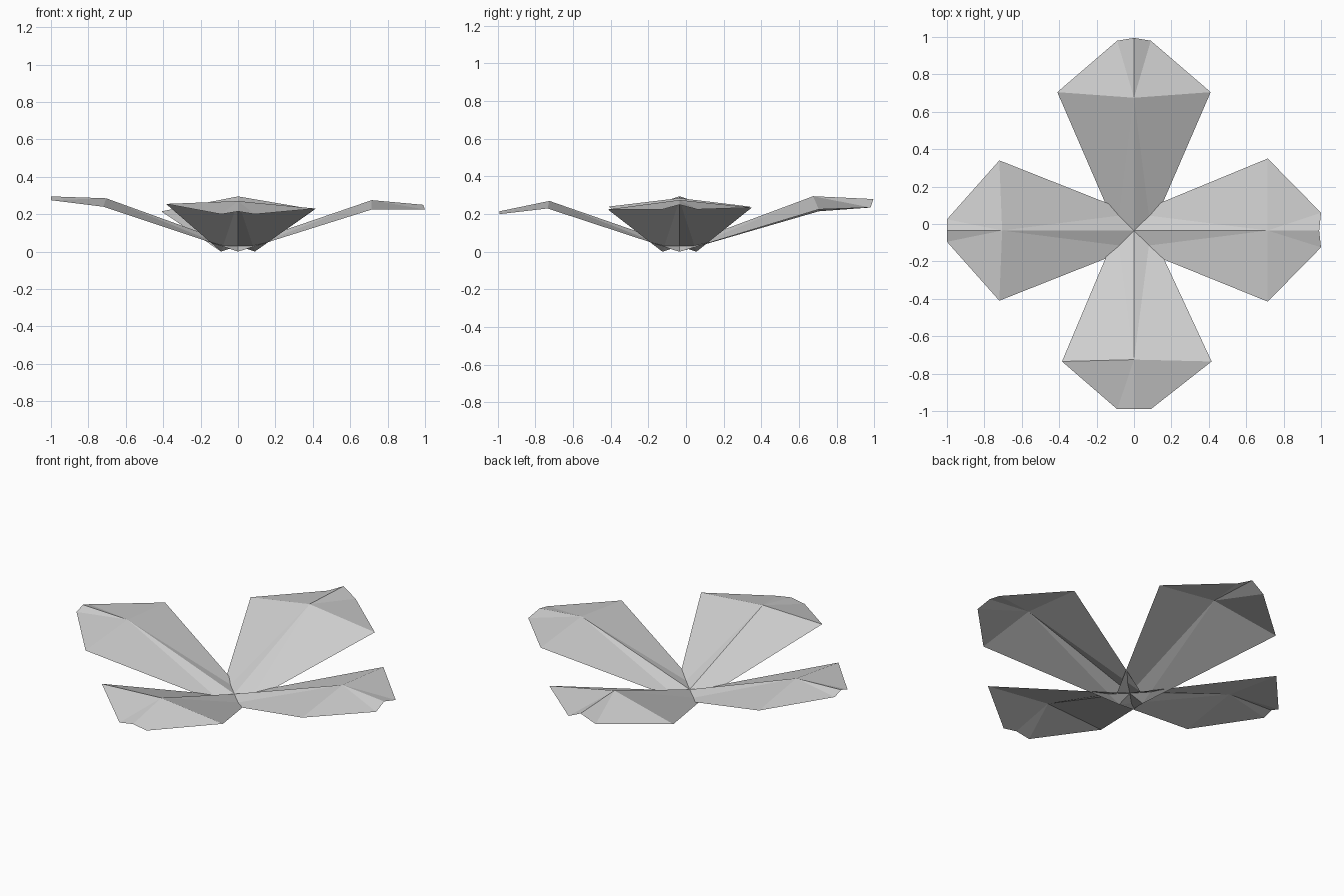
import bpy, bmesh, math

if "Cube" in bpy.data.objects:
    bpy.data.objects.remove(bpy.data.objects["Cube"])

grey = bpy.data.materials.new("petal grey")
grey.diffuse_color = (0.63, 0.63, 0.63, 1)
grey.use_nodes = True
grey.node_tree.nodes["Principled BSDF"].inputs["Base Color"].default_value = grey.diffuse_color

CENTRE_Y = -0.035


def petal(name, angle, wide, tip):
    """Thin creased sheet: base, wide and tip rows of (left, ridge, right),
    each point (distance outward, sideways offset, height)."""
    base = [(0, 0.09, 0), (0, 0, 0.03), (0, -0.09, 0)]
    c, s = math.cos(math.radians(angle)), math.sin(math.radians(angle))
    bm = bmesh.new()
    rows = [[bm.verts.new((u * c - v * s, u * s + v * c + CENTRE_Y, z))
             for u, v, z in row] for row in (base, wide, tip)]
    for inner, outer in zip(rows, rows[1:]):
        for i in range(2):
            bm.faces.new((inner[i], inner[i + 1], outer[i + 1], outer[i]))
    # split the slightly twisted quads, then make all faces point upward
    bmesh.ops.triangulate(bm, faces=bm.faces[:])
    for f in bm.faces:
        f.normal_update()
        if f.normal.z < 0:
            f.normal_flip()
    mesh = bpy.data.meshes.new(name)
    bm.to_mesh(mesh)
    bm.free()
    mesh.materials.append(grey)
    bpy.context.collection.objects.link(bpy.data.objects.new(name, mesh))


# four hand-shaped petals around the centre
petal("right_petal", 0,
      [(0.715, 0.385, 0.235), (0.715, 0, 0.275), (0.715, -0.38, 0.225)],
      [(1.0, 0.095, 0.225), (0.99, 0, 0.25), (1.0, -0.09, 0.225)])
petal("back_petal", 90,
      [(0.74, 0.41, 0.215), (0.71, 0, 0.295), (0.74, -0.41, 0.225)],
      [(1.015, 0.09, 0.235), (1.03, 0, 0.28), (1.015, -0.09, 0.235)])
petal("left_petal", 180,
      [(0.72, 0.375, 0.24), (0.705, 0, 0.285), (0.72, -0.375, 0.24)],
      [(1.0, 0.06, 0.275), (1.0, 0, 0.295), (1.0, -0.06, 0.275)])
petal("front_petal", 270,
      [(0.70, 0.415, 0.23), (0.69, 0, 0.27), (0.70, -0.385, 0.255)],
      [(0.955, 0.09, 0.2), (0.955, 0, 0.215), (0.955, -0.09, 0.2)])
